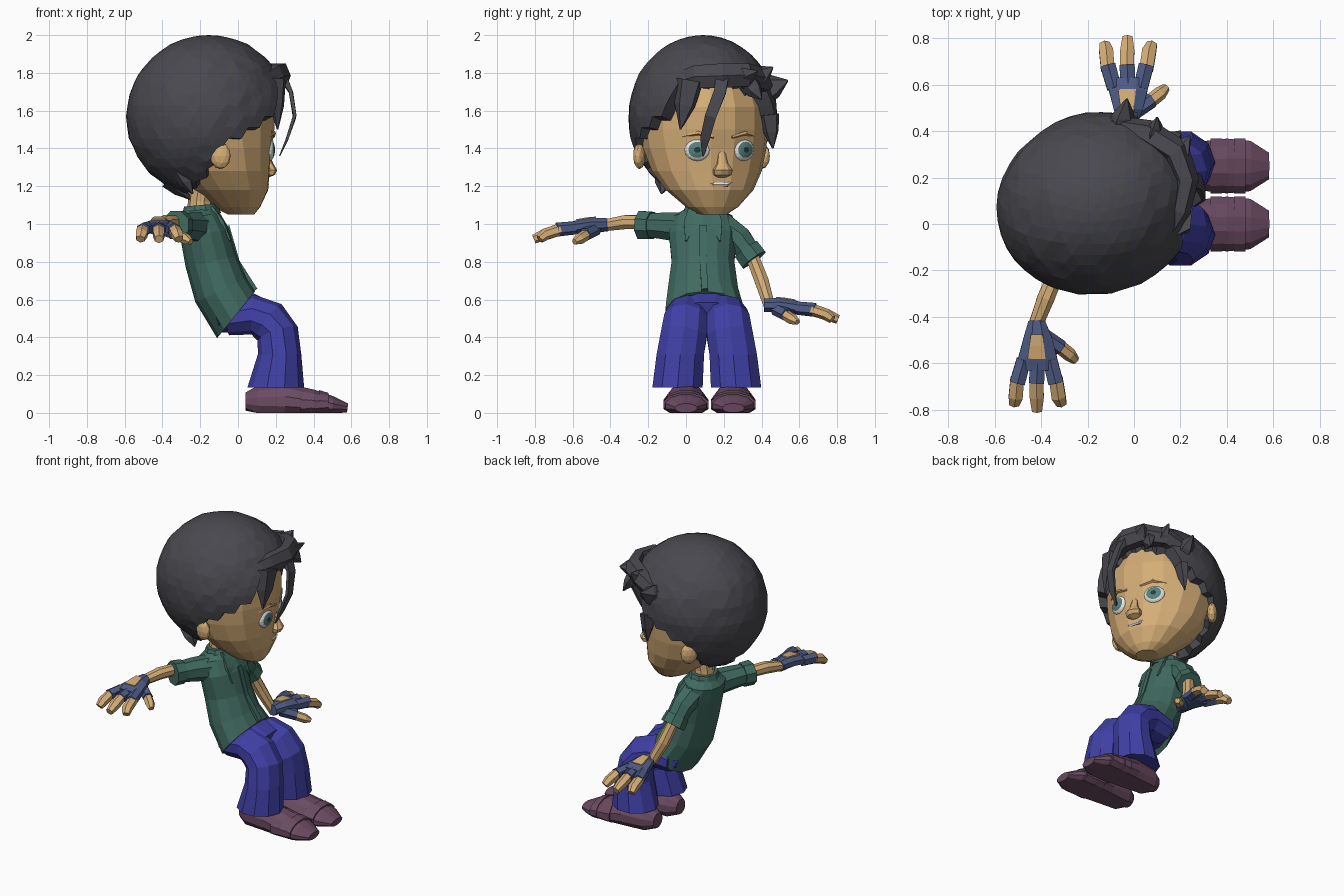
import bpy, bmesh, math, random
from mathutils import Vector, Matrix

random.seed(3)


def material(name, r, g, b):
    m = bpy.data.materials.new(name)
    m.diffuse_color = [(c / 255) ** 2.2 for c in (r, g, b)] + [1]
    return m


HAIR = material("charcoal hair", 74, 74, 80)
SKIN = material("skin", 212, 172, 118)
SHIRT = material("green shirt", 66, 106, 96)
GLOVE = material("slate glove", 80, 93, 134)
DENIM = material("blue trousers", 66, 66, 165)
SHOE = material("plum shoe", 106, 76, 98)
WHITE = material("white", 232, 232, 230)
IRIS = material("teal iris", 88, 128, 122)
PUPIL = material("dark pupil", 40, 62, 62)
MOUTH = material("mouth brown", 110, 66, 50)

# Head frame: turned a little toward +y
HEAD = Matrix.Translation((-0.155, 0.09, 0)) @ Matrix.Rotation(math.radians(18), 4, 'Z')


def finish(name, bm, mats, frame=None):
    bmesh.ops.recalc_face_normals(bm, faces=bm.faces)
    me = bpy.data.meshes.new(name)
    bm.to_mesh(me)
    bm.free()
    for m in mats:
        me.materials.append(m)
    ob = bpy.data.objects.new(name, me)
    bpy.context.collection.objects.link(ob)
    if frame:
        ob.matrix_world = frame
    return ob


def loft(name, rings, mat, sides=8, ref=(0, 1, 0), frame=None, floor=False):
    """Rings are (x, y, z, half size along ref, other half size[, tilt in degrees])."""
    bm = bmesh.new()
    pts = [Vector(r[:3]) for r in rings]
    loops = []
    for i, r in enumerate(rings):
        t = (pts[min(i + 1, len(pts) - 1)] - pts[max(i - 1, 0)]).normalized()
        if len(r) > 5:
            k = math.radians(r[5])
            t = Vector((math.sin(k), 0, -math.cos(k)))
        a = Vector(ref)
        a = (a - t * a.dot(t)).normalized()
        b = t.cross(a)
        loop = []
        for j in range(sides):
            w = 2 * math.pi * (j + 0.5) / sides
            p = pts[i] + a * r[3] * math.cos(w) + b * r[4] * math.sin(w)
            if floor:
                p.z = max(p.z, 0)
            loop.append(bm.verts.new(p))
        loops.append(loop)
    for l0, l1 in zip(loops, loops[1:]):
        for j in range(sides):
            k = (j + 1) % sides
            bm.faces.new((l0[j], l0[k], l1[k], l1[j]))
    bm.faces.new(loops[0])
    bm.faces.new(loops[-1])
    return finish(name, bm, [mat], frame)


# Face and neck
loft("face", [(.18, 0, 1.05, .07, .07, 0), (.155, 0, 1.09, .14, .125, 0),
              (.115, 0, 1.18, .235, .205, 0), (.065, 0, 1.28, .295, .26, 0),
              (.03, 0, 1.4, .33, .305, 0), (0, 0, 1.5, .345, .35, 0),
              (0, 0, 1.62, .345, .35, 0), (0, 0, 1.76, .3, .3, 0)], SKIN, 16, frame=HEAD)
loft("neck", [(-.2, .09, 1.0, .08, .075, 0), (-.2, .09, 1.12, .065, .065, 0),
              (-.17, .09, 1.28, .08, .08, 0)], SKIN, 10)
loft("nose", [(.32, 0, 1.38, .02, .012, 0), (.333, 0, 1.32, .03, .025, 0), (.34, 0, 1.285, .055, .037, 0),
              (.333, 0, 1.26, .05, .032, 0), (.315, 0, 1.245, .02, .015, 0)], SKIN, 8, frame=HEAD)

# Hair cap: an ellipsoid whose face opening is tucked under the face
bm = bmesh.new()
bmesh.ops.create_icosphere(bm, subdivisions=4, radius=1)
for v in bm.verts:
    p = Vector((v.co.x * .44, v.co.y * .39, v.co.z * .43))
    z = p.z + 1.57
    if p.x < -.02:
        line = 1.4 + 1.9 * p.x
    else:
        line = 1.41 + .5 * p.x + 1.6 * max(0, p.x - .27)
    if z < line:
        p *= .72
    elif z < 1.95:
        p *= 1 + random.uniform(-.01, .01)
    v.co = p + Vector((0, 0, 1.57))
finish("hair_cap", bm, [HAIR], HEAD)

# Swept fringe, tufts and the loose forelock
loft("hair_fringe", [(-.1, .42, 1.7, .06, .05), (.06, .39, 1.77, .065, .06), (.18, .31, 1.79, .07, .065),
                     (.225, .19, 1.785, .075, .055), (.2, .06, 1.78, .07, .045),
                     (.12, -.08, 1.74, .05, .03)], HAIR, 6, (0, 0, 1))
loft("forelock", [(.21, .2, 1.83, .05, .04), (.28, .18, 1.7, .045, .015), (.3, .13, 1.57, .042, .012),
                  (.26, .1, 1.45, .035, .01), (.22, .09, 1.36, .006, .004)], HAIR, 4)
TUFTS = [((-.06, .4, 1.7), (-.03, .54, 1.76), .09), ((.08, .36, 1.76), (.1, .46, 1.83), .07),
         ((.18, .28, 1.77), (.24, .38, 1.81), .07), ((.16, .33, 1.75), (.2, .4, 1.66), .06),
         ((.2, .02, 1.76), (.21, -.03, 1.5), .08), ((-.02, .44, 1.58), (-.03, .46, 1.4), .06),
         ((-.36, .05, 1.24), (-.25, .06, 1.13), .08), ((-.3, -.1, 1.27), (-.24, -.13, 1.16), .07)]
for a, b, w in TUFTS:
    m = Vector(a).lerp(Vector(b), .5)
    loft("hair_tuft", [(*a, w, w * .7), (*m, w * .75, w * .5), (*b, .004, .004)], HAIR, 5, (.31, .95, .1))

# Ears, eyes and brows, mirrored
for s in (-1, 1):
    bm = bmesh.new()
    bmesh.ops.create_icosphere(bm, subdivisions=2, radius=1)
    ear = HEAD @ Matrix.Translation((-.045, s * .34, 1.36)) @ Matrix.Rotation(s * .5, 4, 'Z')
    finish("ear", bm, [SKIN], ear @ Matrix.Diagonal((.055, .032, .07, 1)))

    bm = bmesh.new()
    bmesh.ops.create_uvsphere(bm, u_segments=16, v_segments=12, radius=1)
    bmesh.ops.rotate(bm, verts=bm.verts, matrix=Matrix.Rotation(math.pi / 2, 3, 'Y'))
    for f in bm.faces:
        c = f.calc_center_median()
        d = math.hypot(c.y, c.z)
        if c.x > 0:
            f.material_index = 2 if d < .22 else 1 if d < .66 else 0
    eye = HEAD @ Matrix.Translation((.296, s * .127, 1.393)) @ Matrix.Rotation(s * .33, 4, 'Z')
    finish("eye", bm, [WHITE, IRIS, PUPIL], eye @ Matrix.Diagonal((.03, .068, .06, 1)))

    loft("brow", [(.34, s * .05, 1.46, .008, .01), (.32, s * .13, 1.482, .012, .012),
                  (.27, s * .2, 1.465, .006, .01)], SKIN, 5, (0, 0, 1), HEAD)

# Mouth with a strip of teeth
for name, mat, h, x in (("mouth", MOUTH, .015, 0), ("teeth", WHITE, .01, .005)):
    loft(name, [(.288 + x, -.085, 1.225, h * .3, .008), (.308 + x, -.04, 1.21, h, .01),
                (.313 + x, .03, 1.21, h, .01), (.29 + x, .085, 1.232, h * .3, .008)],
         mat, 6, (0, 0, 1), HEAD)

# Shirt with slanted hem, collar and front placket
loft("shirt", [(-.21, .09, 1.08, .09, .075, 10), (-.21, .09, 1.04, .16, .115, 10),
               (-.175, .09, .95, .185, .132, 10), (-.14, .09, .8, .17, .14, 12),
               (-.09, .09, .65, .19, .15, 25), (-.01, .1, .52, .215, .16, 51)], SHIRT, 14)
loft("collar", [(-.2, .09, 1.1, .095, .085, 5), (-.2, .09, 1.03, .12, .115, 15)], SHIRT, 10)
loft("placket", [(-.06, .09, .99, .025, .02), (-.005, .09, .8, .025, .02), (.09, .1, .65, .025, .02)], SHIRT, 4)
for s in (-1, 1):
    loft("collar_flap", [(-.14, .09 + s * .04, 1.08, .05, .02), (-.08, .09 + s * .07, 1.0, .045, .015),
                         (-.04, .09 + s * .09, .91, .006, .006)], SHIRT, 4)

# Trouser seat and legs, strapped shoes
loft("trouser_seat", [(-.11, .105, .49, .17, .07), (-.02, .105, .52, .19, .1),
                      (.08, .11, .53, .19, .105), (.16, .11, .51, .17, .08)], DENIM, 12)
for s in (-1, 1):
    y = lambda d: .11 + s * d
    loft("trouser_leg", [(-.06, y(.09), .5, .11, .09), (.08, y(.1), .52, .118, .105),
                         (.16, y(.11), .485, .122, .115), (.21, y(.12), .42, .127, .112),
                         (.22, y(.14), .31, .132, .115, 0), (.2, y(.155), .135, .14, .15, 0)], DENIM, 10)
    y0 = .125 + s * .125
    loft("shoe", [(.04, y0, .06, .05, .05), (.1, y0, .06, .088, .085), (.25, y0, .06, .105, .1),
                  (.4, y0, .045, .122, .08), (.5, y0, .035, .112, .055), (.58, y0, .025, .06, .025)],
         SHOE, 12, floor=True)
    for x, h in ((.33, .098), (.43, .078)):
        loft("shoe_strap", [(x, y0, .045, .122, h), (x + .05, y0, .045, .122, h - .015)], SHOE, 12, floor=True)


def hand(origin, s):
    """Half-gloved hand reaching along s * y, thumb toward +x."""
    def ring(u, v, z, a, b):
        return (origin[0] + v, origin[1] + s * u, origin[2] + z, a, b)
    X = (1, 0, 0)
    loft("glove_palm", [ring(-.01, .01, .01, .038, .038), ring(.07, .015, .01, .068, .042),
                        ring(.15, .015, .0, .09, .038), ring(.2, .015, -.01, .09, .034)], GLOVE, 8, X)
    loft("hand_back_skin", [ring(.05, .01, .046, .034, .012), ring(.1, .01, .04, .045, .014),
                            ring(.155, .01, .032, .055, .012)], SKIN, 4, X)
    for v0, v1, v2, tip in ((-.045, -.073, -.087, .35), (.015, .01, .012, .38), (.068, .093, .118, .35)):
        loft("glove_finger", [ring(.16, v0, -.005, .036, .035), ring(.26, v1, -.015, .038, .037)], GLOVE, 6, X)
        loft("fingertip", [ring(.24, v1, -.013, .034, .032), ring(.32, (v1 + v2) / 2, -.04, .035, .031),
                           ring(tip, v2, -.065, .025, .024)], SKIN, 6, X)
    loft("glove_thumb", [ring(.05, .03, -.01, .036, .034), ring(.11, .115, -.04, .036, .035)], GLOVE, 6, (0, 0, 1))
    loft("thumb_tip", [ring(.1, .105, -.04, .03, .03), ring(.14, .155, -.065, .03, .03),
                       ring(.165, .18, -.08, .016, .018)], SKIN, 6, (0, 0, 1))


# Arms: sleeve, rolled cuff, forearm, hand
ARMS = [(((-.21, -.01, .98), (-.27, -.12, .99), (-.33, -.24, .995)),
         ((-.33, -.2, 1.01), (-.38, -.32, 1.01), (-.43, -.45, .99)), (-.43, -.425, .985), -1),
        (((-.19, .19, .98), (-.17, .28, .92), (-.15, .36, .81)),
         ((-.15, .35, .83), (-.11, .4, .7), (-.05, .44, .57)), (-.04, .425, .56), 1)]
for (a, b, c), fore, wrist, s in ARMS:
    ref = (1, 0, 0)
    loft("sleeve", [(*a, .085, .085), (*b, .075, .075), (*c, .065, .062)], SHIRT, 8, ref)
    d = Vector(b).lerp(Vector(c), .5)
    loft("sleeve_cuff", [(*d, .076, .078), (*c, .082, .08)], SHIRT, 8, ref)
    loft("forearm", [(*p, r, r) for p, r in zip(fore, (.038, .04, .032))], SKIN, 8, ref)
    hand(wrist, s)
